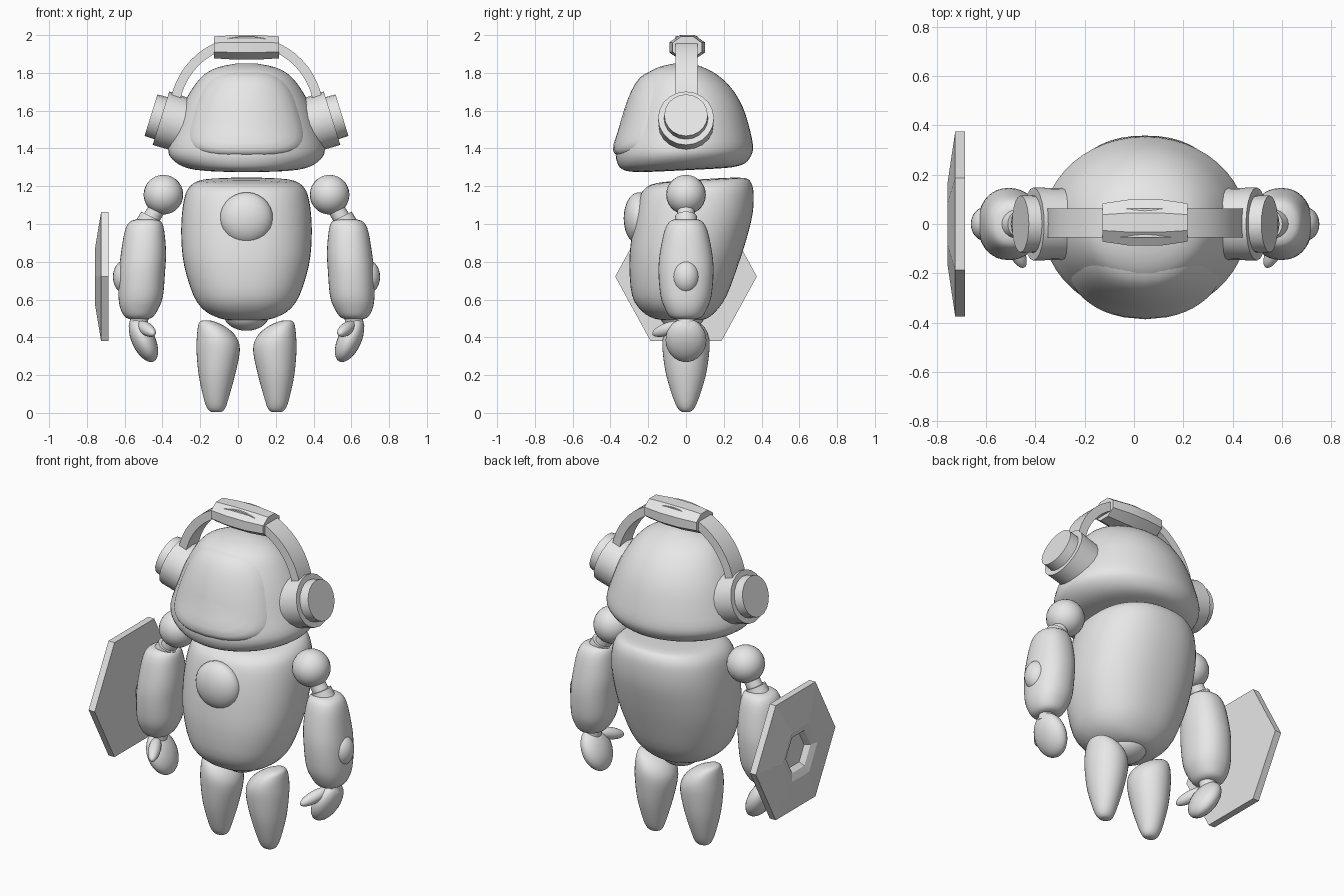
import bpy, bmesh, math
from mathutils import Vector

if "Cube" in bpy.data.objects:
    bpy.data.objects.remove(bpy.data.objects["Cube"])

MID = 0.045  # the figure's own mirror plane
SIDES = (("left", 1), ("right", -1))

grey = bpy.data.materials.new("light_grey")
grey.use_nodes = True
grey.diffuse_color = (0.8, 0.8, 0.8, 1)
grey.node_tree.nodes["Principled BSDF"].inputs["Base Color"].default_value = (0.8, 0.8, 0.8, 1)


def finish(name, bm, angle=40):
    """Turn a bmesh into an object, smooth except at edges sharper than angle."""
    bmesh.ops.recalc_face_normals(bm, faces=bm.faces)
    mesh = bpy.data.meshes.new(name)
    bm.to_mesh(mesh)
    bm.free()
    mesh.materials.append(grey)
    for poly in mesh.polygons:
        poly.use_smooth = angle > 0
    if angle:
        mesh.set_sharp_from_angle(angle=math.radians(angle))
    obj = bpy.data.objects.new(name, mesh)
    bpy.context.collection.objects.link(obj)
    return obj


def skin(name, loops, angle=40):
    """Bridge closed loops of points and cap both ends."""
    bm = bmesh.new()
    rows = [[bm.verts.new(p) for p in loop] for loop in loops]
    n = len(rows[0])
    for a, b in zip(rows, rows[1:]):
        for i in range(n):
            bm.faces.new((a[i], a[(i + 1) % n], b[(i + 1) % n], b[i]))
    bm.faces.new(rows[0])
    bm.faces.new(rows[-1])
    return finish(name, bm, angle)


def refine(rings, steps=3):
    """Catmull-Rom interpolation between profile rings."""
    out = []
    for i in range(len(rings) - 1):
        quad = [rings[max(0, min(len(rings) - 1, i + k))] for k in (-1, 0, 1, 2)]
        for s in range(steps):
            t = s / steps
            out.append([0.5 * (2 * b + (c - a) * t + (2 * a - 5 * b + 4 * c - d) * t * t
                               + (3 * b - a - 3 * c + d) * t ** 3)
                        for a, b, c, d in zip(*quad)])
    return out + [rings[-1]]


def power(v, p):
    return math.copysign(abs(v) ** p, v)


def loft(name, rings, side=1, p=1.0, n=36):
    """Rings of (z, offset from MID, half width, front y, back y, slope)."""
    loops = []
    for z, off, half, front, back, slope in refine(rings):
        loop = []
        for i in range(n):
            t = math.tau * i / n
            y = (front + back) / 2 + (back - front) / 2 * power(math.sin(t), p)
            loop.append((MID + side * (off + half * power(math.cos(t), p)), y, z + slope * y))
        loops.append(loop)
    return skin(name, loops, 60)


def ball(name, loc, radii, axis=(0, 0, 1)):
    """Ellipsoid whose local z radius lies along axis."""
    bm = bmesh.new()
    bmesh.ops.create_uvsphere(bm, u_segments=24, v_segments=14, radius=1)
    bmesh.ops.scale(bm, vec=radii, verts=bm.verts)
    quat = Vector(axis).to_track_quat('Z', 'Y')
    for v in bm.verts:
        v.co = quat @ v.co + Vector(loc)
    return finish(name, bm, 60)


def rod(name, start, end, r0, r1, n=20):
    """Tapered cylinder between two points."""
    start, end = Vector(start), Vector(end)
    quat = (end - start).to_track_quat('Z', 'Y')
    loops = [[c + quat @ Vector((r * math.cos(math.tau * i / n), r * math.sin(math.tau * i / n), 0))
              for i in range(n)] for c, r in ((start, r0), (end, r1))]
    return skin(name, loops)


# Head: wide base, sloping front, domed top
head = [(1.285, 0, .10, -.12, .12, .05), (1.288, 0, .25, -.26, .24, .05),
        (1.305, 0, .335, -.335, .31, .05), (1.345, 0, .395, -.365, .345, .05),
        (1.40, 0, .415, -.37, .355, .03), (1.50, 0, .385, -.338, .338, 0),
        (1.62, 0, .34, -.303, .30, 0), (1.72, 0, .285, -.262, .24, 0),
        (1.79, 0, .225, -.215, .165, 0), (1.83, 0, .15, -.145, .09, 0),
        (1.85, 0, .05, -.06, .03, 0)]
loft("head", head, n=48)


def head_front(dx, z):
    """Front y of the head surface at a point."""
    rows = refine(head, 6)
    for a, b in zip(rows, rows[1:]):
        if a[0] <= z <= b[0]:
            f = (z - a[0]) / (b[0] - a[0])
            half, front, back = [a[k] + f * (b[k] - a[k]) for k in (2, 3, 4)]
            mid = (front + back) / 2
            return mid - (mid - front) * math.sqrt(max(0.02, 1 - (dx / half) ** 2))
    return 0


# Visor: rounded trapezoid raised just off the front of the head
visor = []
for r in (1, 0.985, 0.96, 0.92, 0.85, 0.7, 0.5, 0.3, 0.08):
    loop = []
    for i in range(48):
        t = math.tau * i / 48
        sx, sz = power(math.cos(t), 0.6), power(math.sin(t), 0.6)
        dx, z = r * sx * (0.285 - 0.065 * sz), 1.585 + 0.225 * r * sz
        loop.append((MID + dx, head_front(dx, z) + 0.01 - 0.03 * (1 - r ** 12), z))
    visor.append(loop)
skin("visor", visor, 80)

# Headphones: arched band, padded top, tilted cups
band = []
for k in range(25):
    t = math.radians(10 + 160 * k / 24)
    band.append([(MID + r * math.cos(t), y, 1.586 + r * math.sin(t))
                 for r, y in ((.408, -.055), (.408, .062), (.358, .062), (.358, -.055))])
skin("headphone_band", band)

pad = []
for dx, hy, hz in ((-.172, .08, .058), (-.06, .097, .065), (.06, .097, .065), (.172, .08, .058)):
    pad.append([(MID + dx, .006 + 1.05 * hy * math.cos(t), 1.935 + 1.08 * hz * math.sin(t))
                for t in [math.tau * (i + 0.5) / 8 for i in range(8)]])
skin("headphone_pad", pad, 20)

for label, s in SIDES:
    out = Vector((0.955 * s, 0, 0.297))
    face = Vector((MID + 0.453 * s, 0, 1.56))
    rod(label + "_ear_cup", face - out * 0.15, face, .145, .148)
    rod(label + "_ear_disc", face - out * 0.01, face + out * 0.055, .117, .115)

# Torso leaning back at the top, with pelvis and chest button
loft("torso", [(.49, 0, .08, -.10, .06, 0), (.50, 0, .14, -.17, .11, 0),
               (.54, 0, .22, -.235, .16, 0), (.62, 0, .28, -.285, .215, 0),
               (.78, 0, .33, -.30, .275, 0), (.92, 0, .345, -.29, .32, 0),
               (1.05, 0, .342, -.27, .352, 0), (1.15, 0, .325, -.245, .358, .02),
               (1.20, 0, .295, -.215, .345, .05), (1.225, 0, .24, -.16, .31, .06),
               (1.232, 0, .12, -.05, .2, .06)], p=0.88, n=48)
ball("pelvis", (MID, -.02, .52), (.12, .12, .085))
ball("chest_button", (MID, -.25, 1.03), (.14, .08, .138))

forearm = [(1.025, .53, .05, .06), (1.01, .535, .085, .09), (.96, .54, .105, .115),
           (.85, .545, .119, .138), (.75, .553, .122, .146), (.62, .56, .118, .135),
           (.55, .567, .10, .11), (.505, .57, .07, .08), (.495, .57, .03, .03)]
leg = [(.005, .16, .025, .02), (.02, .16, .045, .04), (.07, .161, .064, .065),
       (.20, .157, .096, .105), (.33, .15, .115, .124), (.40, .158, .105, .122),
       (.45, .18, .078, .10), (.48, .205, .045, .065), (.49, .213, .02, .03)]

# Arms and legs
for label, s in SIDES:
    def at(dx, y, z):
        return (MID + s * dx, y, z)

    ball(label + "_shoulder", at(.44, 0, 1.155), (.105, .105, .105))
    rod(label + "_upper_arm", at(.45, 0, 1.12), at(.535, 0, .98), .045, .045)
    rod(label + "_arm_collar", at(.505, 0, 1.04), at(.53, 0, .99), .058, .062)
    loft(label + "_forearm", [(z, o, hw, -d, d, 0) for z, o, hw, d in forearm], s, 0.9)
    ball(label + "_elbow_button", at(.645, 0, .72), (.062, .07, .088))
    rod(label + "_wrist", at(.56, 0, .54), at(.575, 0, .45), .045, .05)
    ball(label + "_palm", at(.545, 0, .385), (.108, .062, .125), (-.09 * s, 0, -.19))
    ball(label + "_thumb", at(.53, -.095, .445), (.034, .034, .095), (-.07 * s, -.145, -.05))
    loft(label + "_leg", [(z, o, hw, -d, d, 0) for z, o, hw, d in leg], s)

# Hexagonal shield: shallow cone outside with a recessed centre
shield = [[(x, .375 * k * math.cos(i * math.pi / 3), .722 + .395 * k * math.sin(i * math.pi / 3))
           for i in range(6)]
          for x, k in ((-.685, 1), (-.725, 1), (-.757, .43), (-.742, .31), (-.715, .25))]
skin("shield", shield, 0)
